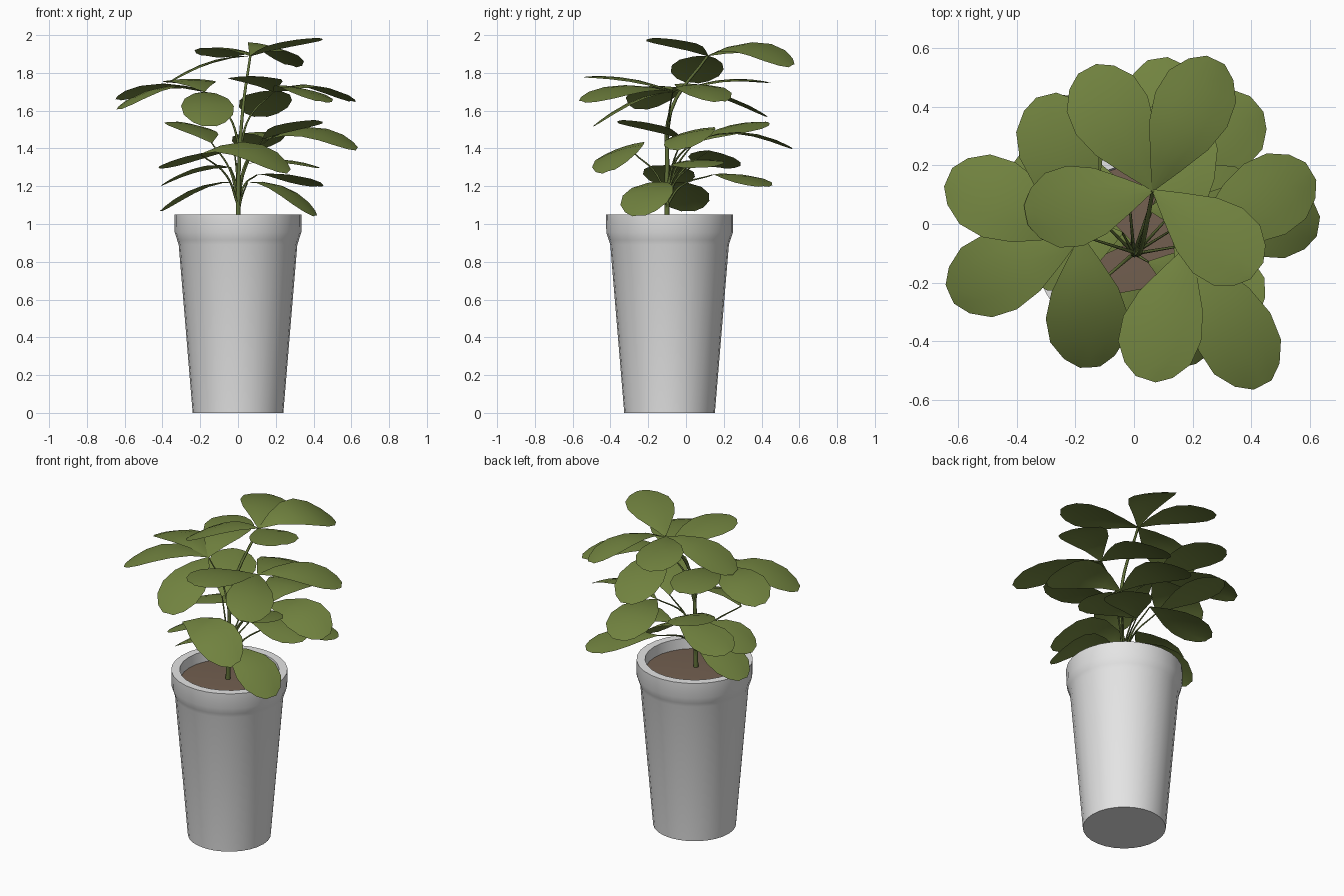
import bpy, bmesh, math
from mathutils import Vector

if "Cube" in bpy.data.objects:
    bpy.data.objects.remove(bpy.data.objects["Cube"])


def material(name, rgb):
    m = bpy.data.materials.new(name)
    m.diffuse_color = (*rgb, 1)
    m.use_nodes = True
    m.node_tree.nodes["Principled BSDF"].inputs["Base Color"].default_value = m.diffuse_color
    return m


POT = material("pale grey ceramic", (0.78, 0.78, 0.78))
SOIL = material("brown soil", (0.17, 0.115, 0.08))
LEAF = material("leaf green", (0.165, 0.225, 0.05))
STEM = material("stem green", (0.12, 0.165, 0.04))
CY = -0.087   # pot centre on y
UP = Vector((0, 0, 1))


def add_mesh(name, verts, faces, mat, angle=40):
    me = bpy.data.meshes.new(name)
    me.from_pydata(verts, [], faces)
    me.materials.append(mat)
    ob = bpy.data.objects.new(name, me)
    bpy.context.collection.objects.link(ob)
    bm = bmesh.new()
    bm.from_mesh(me)
    bmesh.ops.remove_doubles(bm, verts=bm.verts, dist=1e-5)
    bm.to_mesh(me)
    bm.free()
    bpy.ops.object.select_all(action='DESELECT')
    ob.select_set(True)
    bpy.context.view_layer.objects.active = ob
    bpy.ops.object.shade_smooth_by_angle(angle=math.radians(angle))
    return ob


def lathe(name, profile, mat, n=28):
    verts = [(r * math.cos(2 * math.pi * i / n), CY + r * math.sin(2 * math.pi * i / n), z)
             for r, z in profile for i in range(n)]
    faces = [(k * n + i, k * n + (i + 1) % n, (k + 1) * n + (i + 1) % n, (k + 1) * n + i)
             for k in range(len(profile) - 1) for i in range(n)]
    faces.append(tuple(reversed(range(n))))
    return add_mesh(name, verts, faces, mat, 35)


# Tapered pot with a thick lip, and the soil disc inside
lathe("pot", [(0.240, 0), (0.314, 0.89), (0.322, 0.915), (0.335, 0.955),
              (0.336, 1.05), (0.287, 1.05), (0.280, 0.96)], POT)
lathe("soil", [(0.282, 0.985), (0.15, 0.993), (0.0, 0.995)], SOIL)

# Half-width of a leaf along its length (fraction along, fraction of width)
OUTLINE = [(0, 0.03), (0.2, 0.42), (0.42, 0.82), (0.62, 1.0), (0.8, 0.93), (0.93, 0.62), (1, 0.25)]


def leaf(name, base, tip, roll=0.0, lift=0.045, half=0.14):
    """Arched, rounded leaf from base to tip; positive roll raises its right side."""
    base, tip = Vector(base), Vector(tip)
    d = tip - base
    side = Vector((d.y, -d.x, 0)).normalized()
    side = side * math.cos(roll) + UP * math.sin(roll)
    normal = side.cross(d).normalized()
    verts, faces, cols = [], [], 5
    for u, w in OUTLINE:
        mid = base + d * u + UP * lift * 4 * u * (1 - u)
        for c in range(cols):
            s = c / 2 - 1
            verts.append(mid + side * s * w * half - normal * 0.012 * s * s * w)
    for r in range(len(OUTLINE) - 1):
        for c in range(cols - 1):
            a = r * cols + c
            faces.append((a, a + 1, a + cols + 1, a + cols))
    return add_mesh(name, verts, faces, LEAF, 60)


def stem(name, points, radius):
    cu = bpy.data.curves.new(name, 'CURVE')
    cu.dimensions = '3D'
    cu.bevel_depth = radius
    cu.bevel_resolution = 1
    cu.resolution_u = 5
    sp = cu.splines.new('BEZIER')
    sp.bezier_points.add(len(points) - 1)
    for i, (bp, p) in enumerate(zip(sp.bezier_points, points)):
        bp.co = p
        bp.handle_left_type = bp.handle_right_type = 'AUTO'
        bp.radius = 1 - 0.5 * i / (len(points) - 1)
    cu.materials.append(STEM)
    ob = bpy.data.objects.new(name, cu)
    bpy.context.collection.objects.link(ob)


# Leaf clusters: a node, then (tip, roll, lift) for each leaf
CLUSTERS = {
    "top": ((0.065, 0.115, 1.89), [
        ((0.28, 0.56, 1.84), -0.22, 0.08), ((0.42, -0.16, 1.985), 0.0, 0.02),
        ((-0.37, 0.03, 1.75), -0.08, 0.04), ((-0.16, 0.53, 1.89), -0.12, 0.04)]),
    "upper_left": ((-0.18, -0.04, 1.70), [
        ((-0.635, 0.16, 1.66), -0.08, 0.06), ((-0.63, -0.24, 1.61), -0.05, 0.07),
        ((-0.15, -0.49, 1.52), 0.0, 0.05), ((-0.30, 0.44, 1.75), 0.0, 0.04)]),
    "upper_right": ((0.19, -0.07, 1.70), [
        ((0.605, 0.18, 1.65), -0.05, 0.06), ((0.44, -0.55, 1.65), 0.15, 0.05),
        ((0.04, -0.53, 1.78), 0.0, 0.03), ((0.12, 0.43, 1.57), 0.0, 0.05)]),
    "middle_right": ((0.16, 0.07, 1.45), [
        ((0.63, -0.01, 1.40), -0.22, 0.07), ((0.08, 0.565, 1.40), 0.0, 0.06)]),
}
for cname, (node, leaves) in CLUSTERS.items():
    for i, (tip, roll, lift) in enumerate(leaves):
        leaf(f"{cname}_leaf_{i + 1}", node, tip, roll, lift)

# Single leaves lower down: base, tip, roll, lift
SINGLES = [
    ((0.13, -0.02, 1.45), (0.40, -0.33, 1.55), 0.0, 0.02),
    ((-0.14, 0.04, 1.43), (-0.30, 0.43, 1.54), -0.12, 0.02),
    ((-0.20, -0.27, 1.37), (0.27, -0.41, 1.28), -0.3, 0.08),
    ((-0.02, 0.12, 1.39), (-0.42, 0.17, 1.30), -0.1, 0.02),
    ((-0.04, -0.03, 1.30), (-0.40, -0.12, 1.21), -0.15, 0.04),
    ((0.05, 0.05, 1.32), (0.43, 0.07, 1.30), -0.05, 0.03),
    ((0.10, 0.14, 1.26), (0.42, 0.41, 1.20), 0.0, 0.03),
    ((-0.01, -0.06, 1.22), (-0.41, 0.01, 1.07), 0.0, 0.05),
    ((0.05, -0.13, 1.22), (0.41, -0.25, 1.045), -0.05, 0.06),
]
for i, (b, t, roll, lift) in enumerate(SINGLES):
    leaf(f"lower_leaf_{i + 1}", b, t, roll, lift)

# Main stem and the thin branches that carry the leaves
stem("main_stem", [(0, -0.10, 0.98), (0.005, -0.10, 1.3), (0.025, -0.08, 1.6),
                   (0.065, 0.115, 1.89)], 0.014)
BRANCHES = [((0.01, -0.1, 1.4), CLUSTERS["upper_left"][0]),
            ((0.01, -0.1, 1.4), CLUSTERS["upper_right"][0]),
            ((0.005, -0.1, 1.2), CLUSTERS["middle_right"][0])]
BRANCHES += [((0, -0.1, 0.99 if b[2] < 1.25 else 1.1), b) for b, *_ in SINGLES]
for i, (start, end) in enumerate(BRANCHES):
    a, b = Vector(start), Vector(end)
    bend = a.lerp(b, 0.5) + Vector(((a.x - b.x) * 0.2, (a.y - b.y) * 0.2, 0.02))
    stem(f"branch_{i + 1}", [a, bend, b], 0.007)
